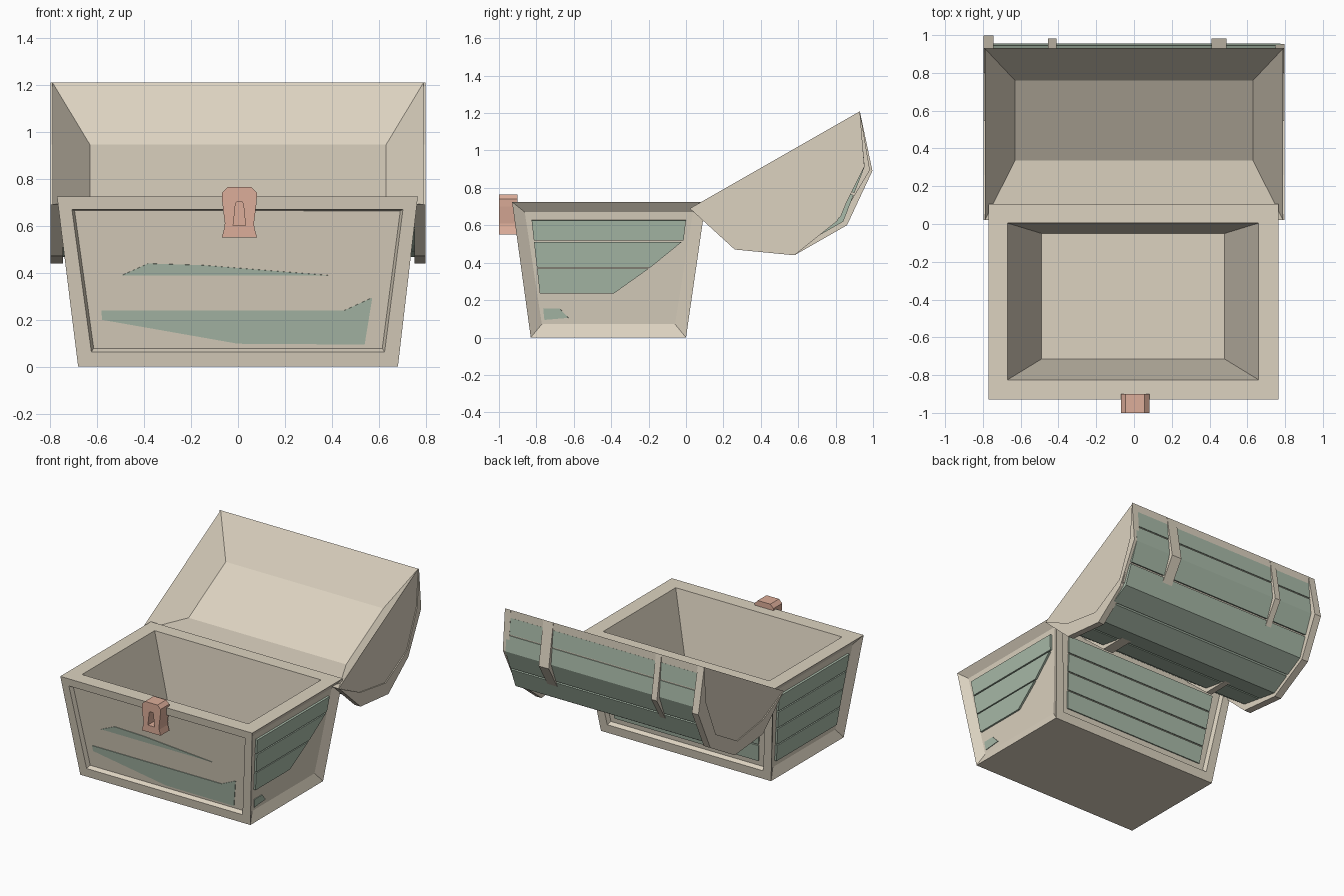
import bpy, bmesh
from mathutils import Vector

if "Cube" in bpy.data.objects:
    bpy.data.objects.remove(bpy.data.objects["Cube"])


def material(name, col):
    m = bpy.data.materials.new(name)
    m.diffuse_color = (*col, 1)
    m.use_nodes = True
    m.node_tree.nodes["Principled BSDF"].inputs["Base Color"].default_value = m.diffuse_color
    return m


FRAME = material("pale_frame", (0.72, 0.65, 0.53))
WOOD = material("green_wood", (0.40, 0.50, 0.40))
COPPER = material("copper", (0.72, 0.42, 0.32))


def finish(name, bm, mat):
    bmesh.ops.recalc_face_normals(bm, faces=bm.faces)
    me = bpy.data.meshes.new(name)
    bm.to_mesh(me)
    bm.free()
    me.materials.append(mat)
    ob = bpy.data.objects.new(name, me)
    bpy.context.collection.objects.link(ob)
    return ob


def loft(loops):
    """Skin a row of equal loops and cap both ends."""
    bm = bmesh.new()
    rows = [[bm.verts.new(p) for p in lp] for lp in loops]
    n = len(rows[0])
    for a, b in zip(rows, rows[1:]):
        for i in range(n):
            j = (i + 1) % n
            bm.faces.new((a[i], a[j], b[j], b[i]))
    bm.faces.new(rows[0])
    bm.faces.new(rows[-1])
    return bm


def rect(x0, x1, y0, y1, z):
    return [(x0, y0, z), (x1, y0, z), (x1, y1, z), (x0, y1, z)]


# Chest body: tapered, hollow, each wall recessed inside a frame
BOT = rect(-0.68, 0.68, -0.83, 0.0, 0.0)
TOP = rect(-0.77, 0.765, -0.93, 0.105, 0.725)
bm = loft([rect(-0.49, 0.48, -0.715, -0.05, 0.1),
           rect(-0.67, 0.66, -0.825, 0.005, 0.725), TOP, BOT])
bmesh.ops.recalc_face_normals(bm, faces=bm.faces)
walls = [f for f in bm.faces if len(f.verts) == 4 and abs(f.normal.z) < 0.4
         and min(v.co.z for v in f.verts) < 0.01]
ends = [f for f in walls if abs(f.normal.x) > 0.7]
flats = [f for f in walls if abs(f.normal.x) < 0.7]
bmesh.ops.inset_individual(bm, faces=ends, thickness=0.09, depth=-0.035)
bmesh.ops.inset_individual(bm, faces=flats, thickness=0.085, depth=0)
bmesh.ops.inset_individual(bm, faces=flats, thickness=0.015, depth=-0.03)
finish("chest_body", bm, FRAME)


# Planks set in the wall recesses, outlined in (u, v) across the wall
def wall_plank(name, side, outline, out=-0.02):
    i, j = side, (side + 1) % 4
    bl, br, tl, tr = (Vector(p) for p in (BOT[i], BOT[j], TOP[i], TOP[j]))
    n = (br - bl).cross(tl - bl).normalized()
    q = [bl.lerp(br, u).lerp(tl.lerp(tr, u), v) for u, v in outline]
    finish(name, loft([[p + n * out for p in q], [p + n * (out - 0.035) for p in q]]), WOOD)


for side, label, lo, hi in ((2, "back", 0.085, 0.915), (3, "left", 0.1, 0.9)):
    cuts = [0.15, 0.33, 0.51, 0.69, 0.86]
    for k, (a, b) in enumerate(zip(cuts, cuts[1:])):
        a, b = a + 0.006, b - 0.006
        wall_plank(f"{label}_plank_{k}", side, [(lo, a), (hi, a), (hi, b), (lo, b)])
wall_plank("right_plank_0", 1, [(0.09, 0.32), (0.53, 0.32), (0.73, 0.505), (0.09, 0.505)])
wall_plank("right_plank_1", 1, [(0.09, 0.515), (0.74, 0.515), (0.9, 0.7), (0.09, 0.7)])
wall_plank("right_plank_2", 1, [(0.09, 0.712), (0.91, 0.712), (0.91, 0.86), (0.09, 0.86)])
wall_plank("right_plank_3", 1, [(0.1, 0.125), (0.25, 0.14), (0.2, 0.21), (0.1, 0.21)], -0.03)
wall_plank("front_plank_0", 0, [(0.09, 0.27), (0.5, 0.13), (0.89, 0.125), (0.9, 0.40),
                                (0.82, 0.325), (0.09, 0.325)], -0.026)
wall_plank("front_plank_1", 0, [(0.16, 0.53), (0.77, 0.53), (0.4, 0.59), (0.24, 0.60)], -0.026)


# Lid: profiles given as (distance along the rim plane, depth behind it)
def lid_point(x, a, d):
    return Vector((x, 0.02 + 0.868 * a + 0.496 * d, 0.69 + 0.496 * a - 0.868 * d))


def lid_prism(pts, x0, x1):
    return loft([[lid_point(x, a, d) for a, d in pts] for x in (x0, x1)])


L = 1.048
core = [(0, 0), (0.13, 0.25), (0.37, 0.44), (L - 0.37, 0.44), (L - 0.13, 0.25), (L, 0)]
bm = lid_prism(core, -0.79, 0.79)
up = Vector((0, -0.496, 0.868))
rim = [f for f in bm.faces
       if all(abs((v.co - lid_point(0, 0, 0)).dot(up)) < 0.01 for v in f.verts)]
tray = bmesh.ops.extrude_discrete_faces(bm, faces=rim)["faces"][0]
for v in tray.verts:
    far = v.co.y > 0.5
    v.co = lid_point(0.63 if v.co.x > 0 else -0.63, 0.769 if far else 0.28, 0.146)
finish("lid_shell", bm, FRAME)

# Lid planks, two on each facet
skin = [(0.025, 0.05), (0.125, 0.27), (0.37, 0.468),
        (L - 0.37, 0.468), (L - 0.125, 0.27), (L - 0.025, 0.05)]
skin = [Vector(p) for p in skin]
k = 0
for p, q in zip(skin, skin[1:]):
    t = (q - p).normalized()
    n = Vector((t.y, -t.x)) * 0.04
    for a, b in ((0.0, 0.48), (0.52, 1.0)):
        s, e = p.lerp(q, a), p.lerp(q, b)
        finish(f"lid_plank_{k}", lid_prism([s, e, e + n, s + n], -0.775, 0.775), WOOD)
        k += 1


# Lid straps, partly sunk between the planks
def strap(name, outer, x0, x1):
    inner = [(0.15, 0.22), (0.38, 0.40), (L - 0.38, 0.40), (L - 0.15, 0.22)]
    finish(name, lid_prism([(0, 0)] + outer + [(L, 0)] + inner[::-1], x0, x1), FRAME)


full = [(0.10, 0.31), (0.362, 0.495), (L - 0.362, 0.495), (L - 0.10, 0.31)]
sunk = [(0.11, 0.30), (0.36, 0.44), (L - 0.36, 0.44), (L - 0.11, 0.30)]
strap("lid_strap_left_end", full, -0.797, -0.745)
strap("lid_strap_right_end", full[:2] + [(0.65, 0.45), (L - 0.125, 0.268)], 0.75, 0.797)
strap("lid_strap_left", sunk, -0.455, -0.41)
strap("lid_strap_right", sunk, 0.41, 0.49)

# Lock plate with a tapered keyhole
half = [(0.05, 0.765), (0.075, 0.74), (0.073, 0.70), (0.062, 0.61), (0.064, 0.59), (0.075, 0.55)]
hole = [(0.013, 0.70), (0.017, 0.69), (0.019, 0.67), (0.022, 0.64), (0.025, 0.61), (0.027, 0.60)]


def ring(h, y):
    pts = h + [(-x, z) for x, z in reversed(h)]
    return [(x + 0.006, y, z) for x, z in pts]


finish("lock", loft([ring(half, -0.90), ring(half, -1.0),
                     ring(hole, -1.0), ring(hole, -0.93)]), COPPER)
